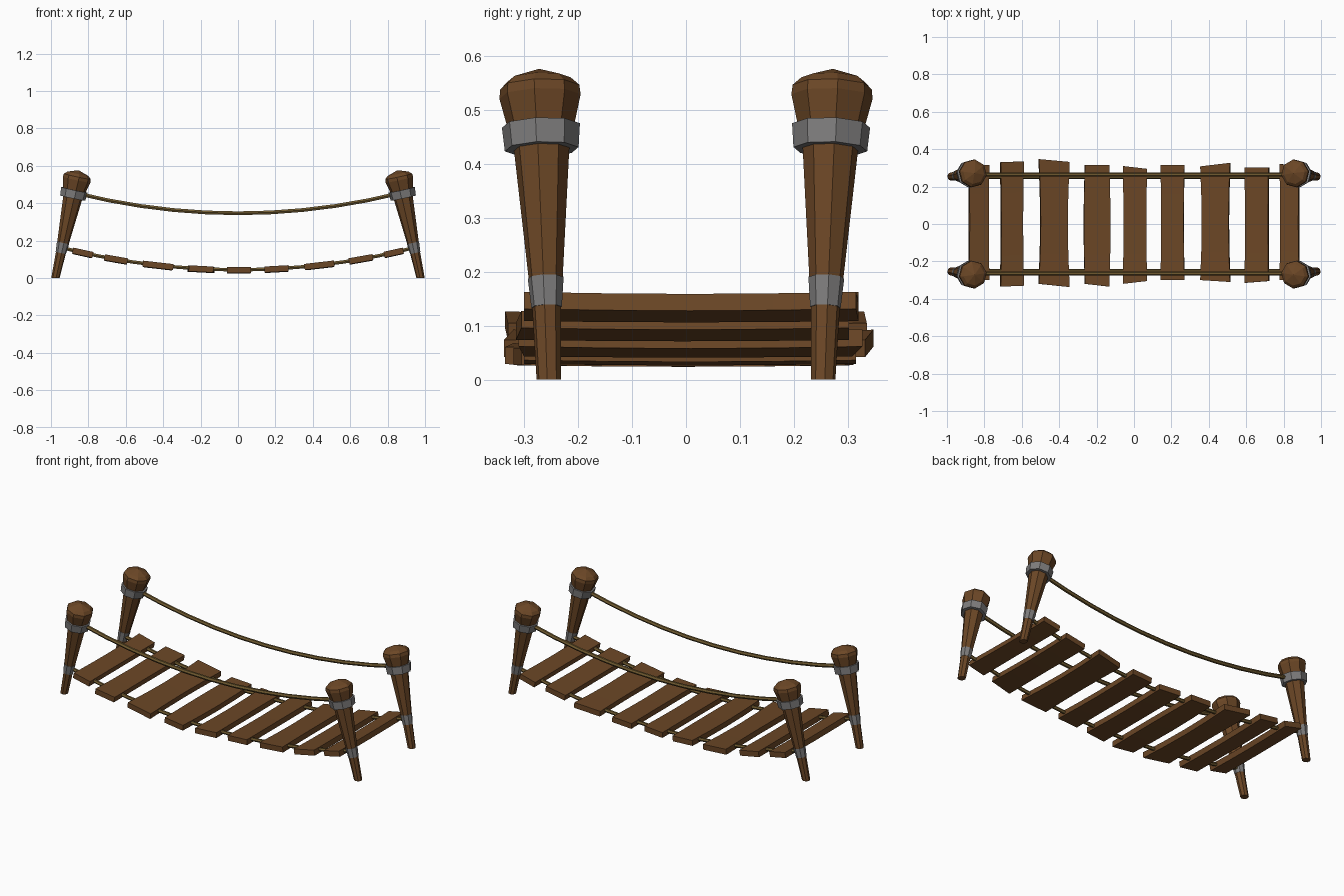
import bpy, bmesh, math
from mathutils import Vector

if "Cube" in bpy.data.objects:
    bpy.data.objects.remove(bpy.data.objects["Cube"])


def material(name, rgb):
    m = bpy.data.materials.new(name)
    m.diffuse_color = (*rgb, 1)
    m.use_nodes = True
    m.node_tree.nodes["Principled BSDF"].inputs["Base Color"].default_value = m.diffuse_color
    return m


WOOD = material("brown wood", (0.147, 0.062, 0.019))
METAL = material("grey metal", (0.205, 0.2, 0.2))
ROPE = material("olive rope", (0.165, 0.105, 0.03))

# Leaning axis of the post at +x, -y; the others are mirrored from it
BASE, TOP = Vector((0.976, -0.254, 0)), Vector((0.852, -0.272, 0.576))
AXIS = (TOP - BASE).normalized()
LENGTH = (TOP - BASE).length
U = (Vector((1, 0, 0)) - AXIS * AXIS.x).normalized()
V = AXIS.cross(U)


def finish(bm, name, mat):
    bmesh.ops.recalc_face_normals(bm, faces=bm.faces)
    me = bpy.data.meshes.new(name)
    bm.to_mesh(me)
    bm.free()
    me.materials.append(mat)
    ob = bpy.data.objects.new(name, me)
    bpy.context.collection.objects.link(ob)
    return ob


def turned(name, profile, mat, sx, sy, closed=False):
    """Eight-sided turning round the post axis; profile is (radius, height along axis)."""
    bm = bmesh.new()
    rings = []
    for r, h in profile:
        ring = []
        for i in range(8):
            a = math.radians(-7.6 + 45 * i)
            p = BASE + AXIS * h + (U * math.cos(a) + V * math.sin(a)) * r
            if h == 0:
                p.z = 0  # foot cut level with the ground
            ring.append(bm.verts.new((p.x * sx, p.y * sy, p.z)))
        rings.append(ring)
    pairs = list(zip(rings, rings[1:]))
    if closed:
        pairs.append((rings[-1], rings[0]))
    else:
        bm.faces.new(rings[0])
        bm.faces.new(rings[-1])
    for a, b in pairs:
        for i in range(8):
            j = (i + 1) % 8
            bm.faces.new((a[i], a[j], b[j], b[i]))
    bmesh.ops.remove_doubles(bm, verts=bm.verts, dist=1e-5)
    return finish(bm, name, mat)


# Posts with clubbed heads, upper collars and lower bands
POST = [(0.023, 0), (0.027, 0.135), (0.032, 0.195), (0.052, 0.44), (0.061, 0.475),
        (0.076, 0.537), (0.074, 0.555), (0.058, 0.570), (0.0, LENGTH)]
COLLAR = [(0.050, 0.437), (0.069, 0.437), (0.073, 0.482), (0.058, 0.482)]
BAND = [(0.024, 0.137), (0.0285, 0.137), (0.0335, 0.193), (0.028, 0.193)]
for sx, xs in ((1, "right"), (-1, "left")):
    for sy, ys in ((1, "front"), (-1, "back")):
        turned(f"{ys}_{xs}_post", POST, WOOD, sx, sy)
        turned(f"{ys}_{xs}_collar", COLLAR, METAL, sx, sy, True)
        turned(f"{ys}_{xs}_band", BAND, METAL, sx, sy, True)


def deck_z(x):
    return 0.043 + 0.118 * (x / 0.94) ** 2


def rail_z(x):
    return 0.346 + 0.106 * (x / 0.86) ** 2


# Sagging ropes
def rope(name, reach, y, height, radius):
    cu = bpy.data.curves.new(name, 'CURVE')
    cu.dimensions = '3D'
    cu.bevel_depth = radius
    cu.bevel_resolution = 1
    cu.use_fill_caps = True
    sp = cu.splines.new('POLY')
    sp.points.add(10)
    for i, p in enumerate(sp.points):
        x = reach * (i / 5 - 1)
        p.co = (x, y, height(x), 1)
    sp.use_smooth = False
    cu.materials.append(ROPE)
    bpy.context.collection.objects.link(bpy.data.objects.new(name, cu))


for s, n in ((-1, "front"), (1, "back")):
    rope(n + "_hand_rope", 0.865, s * 0.265, rail_z, 0.0115)
    rope(n + "_deck_rope", 0.94, s * 0.252, deck_z, 0.0105)

# Planks: x min, x max, back y (left, right), front y (left, right), middle bulge
PLANKS = [(-0.885, -0.775, 0.32, 0.315, -0.30, -0.30, -0.003),
          (-0.715, -0.590, 0.33, 0.335, -0.335, -0.33, -0.004),
          (-0.510, -0.345, 0.347, 0.332, -0.32, -0.337, -0.010),
          (-0.263, -0.132, 0.315, 0.315, -0.32, -0.335, 0.006),
          (-0.060, 0.070, 0.31, 0.295, -0.32, -0.305, -0.004),
          (0.142, 0.270, 0.315, 0.315, -0.30, -0.30, -0.004),
          (0.355, 0.515, 0.308, 0.327, -0.30, -0.31, -0.008),
          (0.592, 0.722, 0.302, 0.302, -0.315, -0.305, -0.003),
          (0.780, 0.885, 0.32, 0.315, -0.30, -0.30, -0.003)]
for k, (x0, x1, bl, br, fl, fr, bulge) in enumerate(PLANKS):
    cx, half, t = (x0 + x1) / 2, (x1 - x0) / 2, 0.016
    ang = math.atan(0.236 * cx / 0.8836)
    bm = bmesh.new()
    rings = []
    for i in range(5):
        f = i / 4
        mid = math.sin(math.pi * f)
        ring = []
        for s, h in ((-1, -1), (1, -1), (1, 1), (-1, 1)):
            b, e = (fl, bl) if s < 0 else (fr, br)
            dx = s * (half + bulge * mid)
            dz = h * t - 0.003 * mid
            ring.append(bm.verts.new((cx + dx * math.cos(ang) - dz * math.sin(ang),
                                      b + (e - b) * f,
                                      deck_z(cx) + dx * math.sin(ang) + dz * math.cos(ang))))
        rings.append(ring)
    bm.faces.new(rings[0])
    bm.faces.new(rings[-1])
    for a, b in zip(rings, rings[1:]):
        for i in range(4):
            j = (i + 1) % 4
            bm.faces.new((a[i], a[j], b[j], b[i]))
    finish(bm, f"plank_{k + 1}", WOOD)
